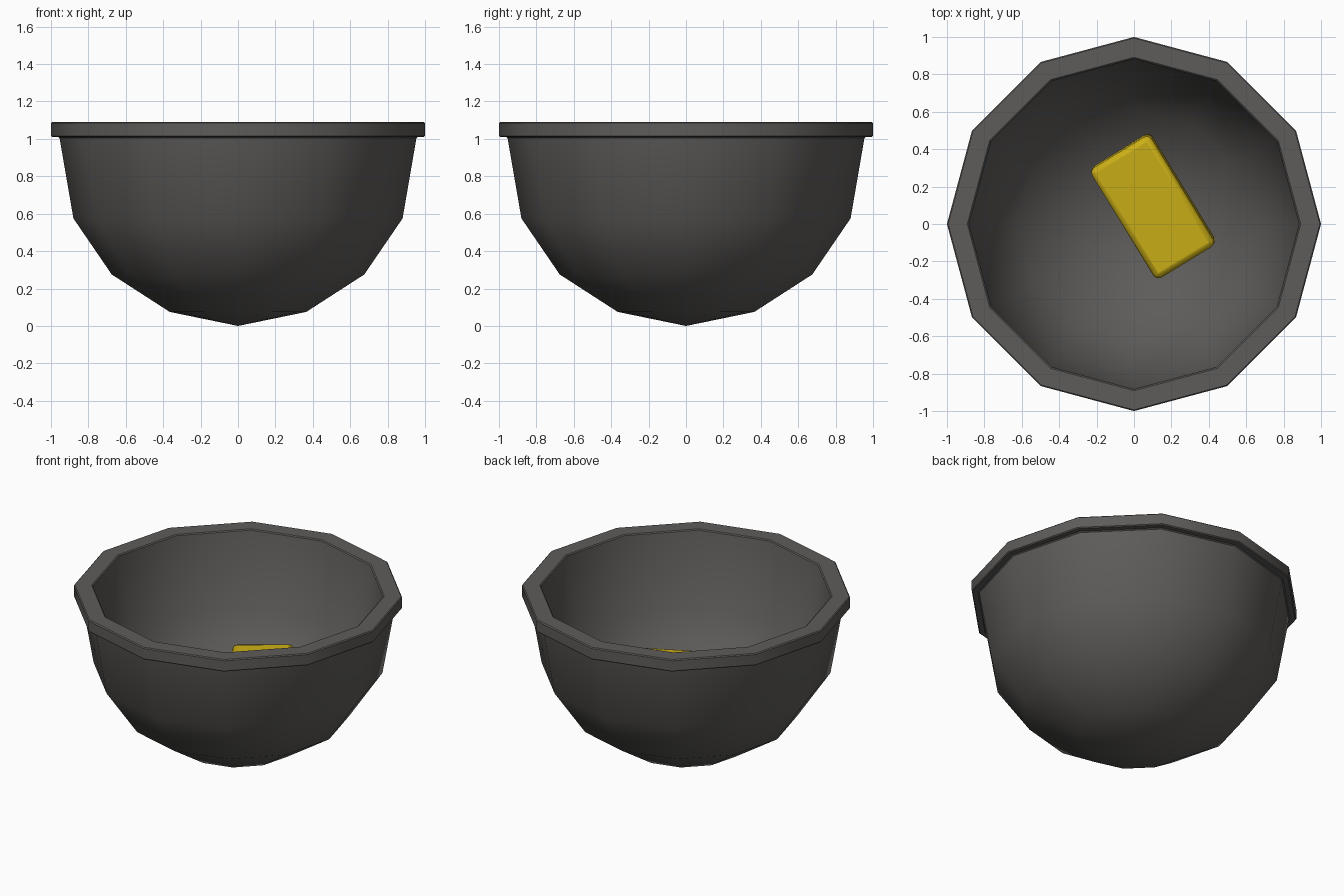
import bpy, bmesh, math
from mathutils import Matrix, Euler

if "Cube" in bpy.data.objects:
    bpy.data.objects.remove(bpy.data.objects["Cube"])

SIDES = 12


def material(name, rgb):
    m = bpy.data.materials.new(name)
    m.diffuse_color = (*rgb, 1)
    m.use_nodes = True
    m.node_tree.nodes["Principled BSDF"].inputs["Base Color"].default_value = m.diffuse_color
    return m


def finish(name, bm, mat, angle, bevel, segments=1):
    bmesh.ops.recalc_face_normals(bm, faces=bm.faces)
    me = bpy.data.meshes.new(name)
    bm.to_mesh(me)
    bm.free()
    ob = bpy.data.objects.new(name, me)
    bpy.context.collection.objects.link(ob)
    me.materials.append(mat)
    if bevel:
        mod = ob.modifiers.new("soft_edges", 'BEVEL')
        mod.width, mod.segments = bevel, segments
        mod.limit_method, mod.angle_limit = 'ANGLE', math.radians(60)
    bpy.ops.object.select_all(action='DESELECT')
    ob.select_set(True)
    bpy.context.view_layer.objects.active = ob
    bpy.ops.object.shade_smooth_by_angle(angle=math.radians(angle))
    return ob


def lathe(profile):
    """Turn a (radius, z) profile around z; radius 0 becomes one point."""
    bm = bmesh.new()
    rings = []
    for r, z in profile:
        n = SIDES if r > 0 else 1
        rings.append([bm.verts.new((r * math.cos(math.tau * i / SIDES),
                                    r * math.sin(math.tau * i / SIDES), z))
                      for i in range(n)])
    for a, b in zip(rings, rings[1:]):
        for i in range(SIDES):
            j = (i + 1) % SIDES
            if len(a) == 1:
                bm.faces.new((a[0], b[i], b[j]))
            elif len(b) == 1:
                bm.faces.new((a[i], a[j], b[0]))
            else:
                bm.faces.new((a[i], a[j], b[j], b[i]))
    return bm


iron = material("dark_iron", (0.112, 0.107, 0.102))
gold = material("gold", (0.60, 0.43, 0.008))

# Bowl: outer wall, overhanging rim, inner wall
bowl = [(0, 0), (0.365, 0.075), (0.675, 0.275), (0.88, 0.575), (0.955, 1.01),
        (1.0, 1.01), (1.0, 1.09), (0.885, 1.09),
        (0.80, 0.595), (0.62, 0.335), (0.335, 0.15), (0, 0.085)]
finish("bowl", lathe(bowl), iron, 40, 0.006)

# Gold bar resting inside the bowl, turned and slightly tilted
bm = bmesh.new()
bmesh.ops.create_cube(bm, size=1, matrix=Matrix.Diagonal((0.69, 0.375, 0.34, 1)))
bar = finish("gold_bar", bm, gold, 40, 0.03, 2)
bar.location = (0.102, 0.095, 0.395)
bar.rotation_euler = Euler((math.radians(2), math.radians(1.5), math.radians(-58.5)))
